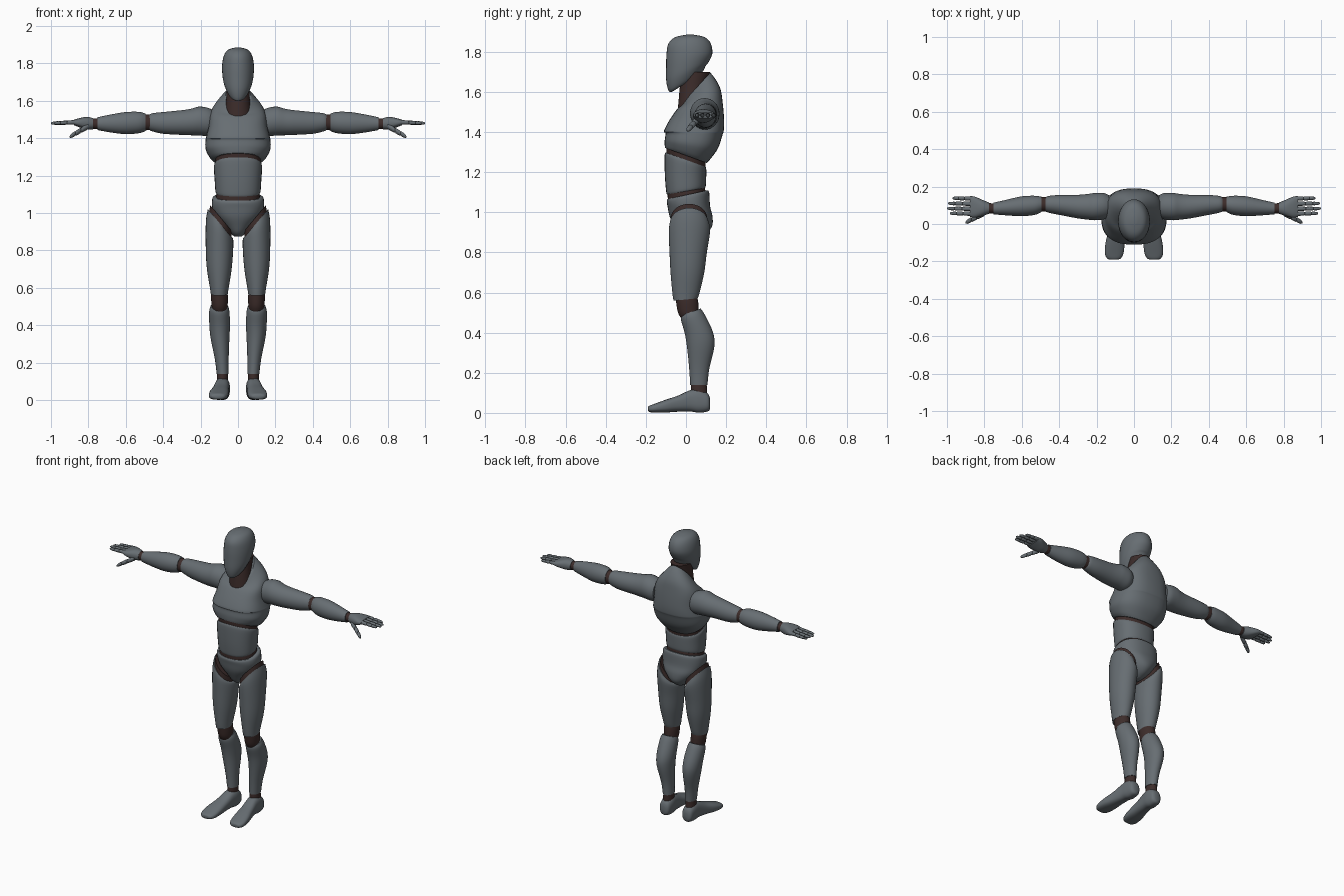
import bpy, bmesh, math


def material(name, rgb):
    m = bpy.data.materials.new(name)
    m.diffuse_color = (*rgb, 1)
    return m


GREY = material("shell grey", (0.135, 0.155, 0.17))
DARK = material("joint brown", (0.045, 0.025, 0.023))


def spline(a, b, c, d, s):
    return 0.5 * (2 * b + (c - a) * s + (2 * a - 5 * b + 4 * c - d) * s * s
                  + (3 * b - a - 3 * c + d) * s ** 3)


def loft(name, axis, rings, mat=GREY, mirror=False, seg=32, steps=4):
    """Ring: position, centre u, centre v, radius u, radius v, tilt u, tilt v, squareness."""
    default = (0, 0, 0, 0, 0, 0, 0, 2)
    rings = [tuple(r) + default[len(r):] for r in rings]
    path = []
    for i in range(len(rings) - 1):
        a, b = rings[max(i - 1, 0)], rings[i]
        c, d = rings[i + 1], rings[min(i + 2, len(rings) - 1)]
        for k in range(steps):
            path.append([spline(*q, k / steps) for q in zip(a, b, c, d)])
    path.append(rings[-1])
    bm = bmesh.new()
    loops = []
    for t, cu, cv, ru, rv, tu, tv, n in path:
        loop = []
        for j in range(seg):
            ang = 2 * math.pi * j / seg
            co, si = math.cos(ang), math.sin(ang)
            u = ru * math.copysign(abs(co) ** (2 / n), co)
            v = rv * math.copysign(abs(si) ** (2 / n), si)
            p = t + tu * u + tv * v
            x, y = cu + u, cv + v
            loop.append(bm.verts.new({'z': (x, y, p), 'y': (x, p, y), 'x': (p, x, y)}[axis]))
        loops.append(loop)
    for a, b in zip(loops, loops[1:]):
        for j in range(seg):
            k = (j + 1) % seg
            bm.faces.new((a[j], a[k], b[k], b[j]))
    bm.faces.new(loops[0])
    bm.faces.new(loops[-1])
    bmesh.ops.recalc_face_normals(bm, faces=bm.faces)
    me = bpy.data.meshes.new(name)
    bm.to_mesh(me)
    bm.free()
    me.materials.append(mat)
    ob = bpy.data.objects.new(name, me)
    bpy.context.collection.objects.link(ob)
    bpy.ops.object.select_all(action='DESELECT')
    ob.select_set(True)
    bpy.context.view_layer.objects.active = ob
    bpy.ops.object.shade_smooth_by_angle(angle=math.radians(40))
    if mirror:
        ob.modifiers.new("mirror", 'MIRROR')
    return ob


# Head, with the jaw line rising to the back
loft("head", 'z', [
    (1.885, 0, .02, .015, .02),
    (1.872, 0, .02, .055, .075),
    (1.84, 0, .018, .076, .106),
    (1.79, 0, .017, .085, .114),
    (1.735, 0, .006, .083, .105, 0, .1),
    (1.69, 0, 0, .074, .098, 0, .4),
    (1.65, 0, 0, .052, .083, 0, .6),
    (1.648, 0, .005, .03, .06, 0, .65)])
loft("neck", 'z', [
    (1.70, 0, .05, .062, .07), (1.62, 0, .035, .062, .066), (1.52, 0, .03, .072, .07)], DARK)

# Chest, with a collar sloping up to the nape
loft("chest", 'z', [
    (1.615, 0, .047, .069, .074, 0, 1.1),
    (1.575, 0, .068, .122, .1, 0, .5, 2.3),
    (1.53, 0, .066, .148, .116, 0, .2, 2.6),
    (1.46, 0, .054, .158, .136, 0, 0, 2.6),
    (1.405, 0, .039, .171, .149, 0, 0, 2.6),
    (1.39, 0, .04, .174, .142, 0, -.03, 2.5),
    (1.34, 0, .027, .173, .133, 0, -.15, 2.4),
    (1.30, 0, .008, .15, .114, 0, -.3, 2.3),
    (1.283, 0, 0, .13, .104, 0, -.36, 2.3)])
loft("rib_joint", 'z', [
    (1.30, 0, 0, .122, .099, 0, -.36, 2.3), (1.24, 0, 0, .12, .096, 0, -.36, 2.3)], DARK)
loft("abdomen", 'z', [
    (1.262, 0, -.002, .124, .1, 0, -.36, 2.3),
    (1.245, 0, -.003, .129, .104, 0, -.3, 2.3),
    (1.18, 0, -.002, .125, .103, 0, 0, 2.3),
    (1.12, 0, 0, .121, .099, 0, .15, 2.3),
    (1.105, 0, 0, .116, .095, 0, .17, 2.3)])
loft("waist_joint", 'z', [
    (1.125, 0, 0, .113, .092, 0, .17, 2.3), (1.06, 0, .005, .12, .095, 0, .2, 2.3)], DARK)

# Pelvis narrowing to the crotch
loft("pelvis", 'z', [
    (1.088, 0, .008, .128, .1, 0, .22, 2.3),
    (1.075, 0, .01, .138, .106, 0, .2, 2.3),
    (1.03, 0, .014, .138, .106, 0, 0, 2.3),
    (.98, 0, .025, .118, .107, 0, 0, 2.3),
    (.93, 0, .035, .08, .095),
    (.895, 0, .03, .045, .07),
    (.875, 0, .02, .02, .035)])

# Legs
loft("hip_joint", 'z', [
    (.972, .09, .015, .058, .09, 1.2), (.93, .096, .015, .06, .093, 1.2)], DARK, True)
loft("thigh", 'z', [
    (.947, .099, .016, .062, .096, 1.2),
    (.905, .099, .017, .073, .103, .6),
    (.8, .099, .011, .073, .093),
    (.7, .1, .007, .066, .084),
    (.6, .1, 0, .05, .068),
    (.565, .1, -.002, .045, .06, 0, .1)], GREY, True)
loft("knee_joint", 'z', [
    (.59, .1, 0, .041, .054), (.55, .099, .006, .045, .055), (.5, .098, .012, .042, .052),
    (.465, .098, .025, .036, .045)], DARK, True)
loft("shin", 'z', [
    (.503, .1, .025, .046, .048, 0, .35),
    (.475, .1, .035, .054, .06, 0, .2),
    (.40, .098, .064, .055, .071),
    (.33, .096, .073, .05, .068),
    (.22, .087, .066, .037, .05),
    (.14, .082, .064, .032, .043)], GREY, True)
loft("ankle_joint", 'z', [
    (.15, .082, .064, .029, .039), (.09, .083, .064, .031, .041)], DARK, True)
loft("foot", 'y', [
    (.12, .083, .045, .018, .025),
    (.108, .083, .052, .034, .045, 0, 0, 2.4),
    (.065, .083, .06, .04, .059, 0, 0, 2.6),
    (.02, .086, .06, .04, .053, 0, 0, 2.6),
    (-.04, .093, .046, .044, .04, 0, 0, 2.6),
    (-.10, .101, .034, .051, .032, 0, 0, 2.6),
    (-.155, .106, .024, .05, .022, 0, 0, 2.6),
    (-.182, .107, .02, .038, .016, 0, 0, 2.4),
    (-.19, .107, .02, .024, .009)], GREY, True)

# Arms
loft("upper_arm", 'x', [
    (.135, .095, 1.485, .06, .066),
    (.165, .095, 1.488, .071, .076),
    (.21, .093, 1.492, .073, .077),
    (.25, .092, 1.487, .068, .071),
    (.3, .093, 1.484, .063, .066),
    (.4, .102, 1.482, .053, .058),
    (.455, .105, 1.485, .045, .049),
    (.472, .105, 1.485, .038, .042)], GREY, True)
loft("elbow_joint", 'x', [
    (.455, .105, 1.485, .038, .041), (.51, .105, 1.485, .039, .043)], DARK, True)
loft("forearm", 'x', [
    (.495, .105, 1.485, .041, .047),
    (.53, .1, 1.484, .051, .057),
    (.6, .095, 1.481, .053, .059),
    (.68, .088, 1.479, .042, .048),
    (.752, .083, 1.478, .031, .034)], GREY, True)
loft("wrist_joint", 'x', [
    (.74, .083, 1.478, .027, .029), (.79, .085, 1.478, .027, .028)], DARK, True)
loft("palm", 'x', [
    (.775, .085, 1.478, .03, .03),
    (.81, .086, 1.48, .043, .034, 0, 0, 2.3),
    (.85, .09, 1.483, .056, .024, 0, 0, 2.6),
    (.878, .094, 1.484, .055, .014, 0, 0, 2.6)], GREY, True)


def digit(name, start, end, r):
    """Three-part finger, pinched at its joints."""
    shape = ((0, 1), (.12, 1.1), (.36, 1), (.4, .75), (.44, 1), (.66, .95), (.7, .7),
             (.74, .92), (.92, .75), (1, .3))
    loft(name, 'x', [[s + (e - s) * f for s, e in zip(start, end)] + [r * k, r * k]
                     for f, k in shape], GREY, True, 12, 2)


# Fingers and thumb
for i, (y, tip) in enumerate(((.055, .985), (.081, 1.0), (.108, .995), (.136, .97))):
    digit(f"finger_{i + 1}", (.865, y, 1.486), (tip, y + .002, 1.48), .0105)
digit("thumb", (.80, .058, 1.465), (.9, .008, 1.408), .0145)
